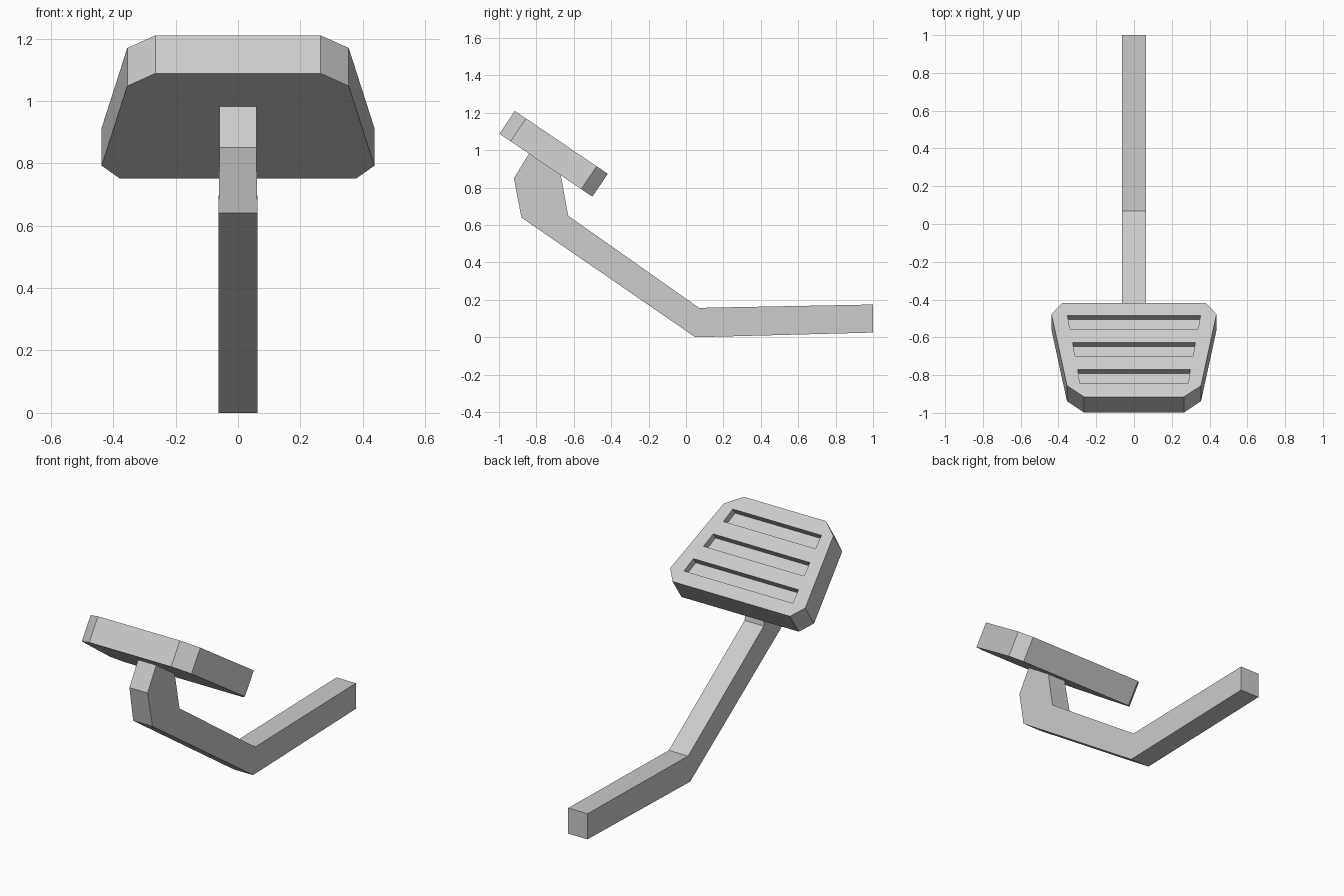
import bpy
import bmesh
from math import atan2
from mathutils import Matrix, Vector

cube = bpy.data.objects.get("Cube")
if cube:
    bpy.data.objects.remove(cube, do_unlink=True)

grey = bpy.data.materials.new("light_grey")
grey.use_nodes = True
COLOUR = (0.6, 0.6, 0.6, 1.0)
grey.diffuse_color = COLOUR
grey.node_tree.nodes["Principled BSDF"].inputs["Base Color"].default_value = COLOUR


def prism(name, points, offset):
    """Extrude a closed outline along an offset into a solid."""
    bm = bmesh.new()
    face = bm.faces.new([bm.verts.new(p) for p in points])
    new = bmesh.ops.extrude_face_region(bm, geom=[face])["geom"]
    moved = [v for v in new if isinstance(v, bmesh.types.BMVert)]
    bmesh.ops.translate(bm, verts=moved, vec=offset)
    bmesh.ops.recalc_face_normals(bm, faces=bm.faces)
    mesh = bpy.data.meshes.new(name)
    bm.to_mesh(mesh)
    bm.free()
    mesh.materials.append(grey)
    obj = bpy.data.objects.new(name, mesh)
    bpy.context.collection.objects.link(obj)
    return obj


def mirrored(half):
    """Complete a symmetric outline from its +x half."""
    return [(x, y, 0) for x, y in half] + [(-x, y, 0) for x, y in reversed(half)]


# Bent lever arm: side profile swept across its width, slimmer at the pad
HALF = 0.0625
profile = [(1, 0.025), (1, 0.175), (0.07, 0.157), (-0.63, 0.65),
           (-0.67, 0.87), (-0.84, 0.982), (-0.92, 0.85), (-0.88, 0.64), (0.05, 0)]
arm = prism("lever_arm", [(-HALF, y, z) for y, z in profile], (2 * HALF, 0, 0))
for v in arm.data.vertices:
    if v.co.z > 0.8:
        v.co.x *= 0.94

# Tilted foot pad: local y runs down the slope, top surface at local z = 0
tilt = atan2(-0.335, 0.495)
place = Matrix.Translation((0, -0.915, 1.21)) @ Matrix.Rotation(tilt, 4, "X")
outline = [(0.265, 0), (0.355, 0.072), (0.437, 0.528), (0.38, 0.6)]
pad = prism("foot_pad", mirrored(outline), (0, 0, -0.147))
pad.matrix_world = place

# Three grip slots cut into the pad
SLOT_DEPTH = 0.039
for start, near, far in [(0.088, 0.287, 0.298), (0.262, 0.313, 0.325), (0.435, 0.34, 0.352)]:
    slot = [(near, start), (far, start + 0.086)]
    cutter = prism("slot_cutter", mirrored(slot), (0, 0, 0.1 + SLOT_DEPTH))
    cutter.matrix_world = place @ Matrix.Translation((0, 0, -SLOT_DEPTH))
    cutter.hide_render = True
    cut = pad.modifiers.new("slot", "BOOLEAN")
    cut.operation = "DIFFERENCE"
    cut.solver = "EXACT"
    cut.object = cutter
    bpy.context.view_layer.objects.active = pad
    bpy.context.view_layer.update()
    bpy.ops.object.modifier_apply(modifier=cut.name)
    bpy.data.objects.remove(cutter, do_unlink=True)
